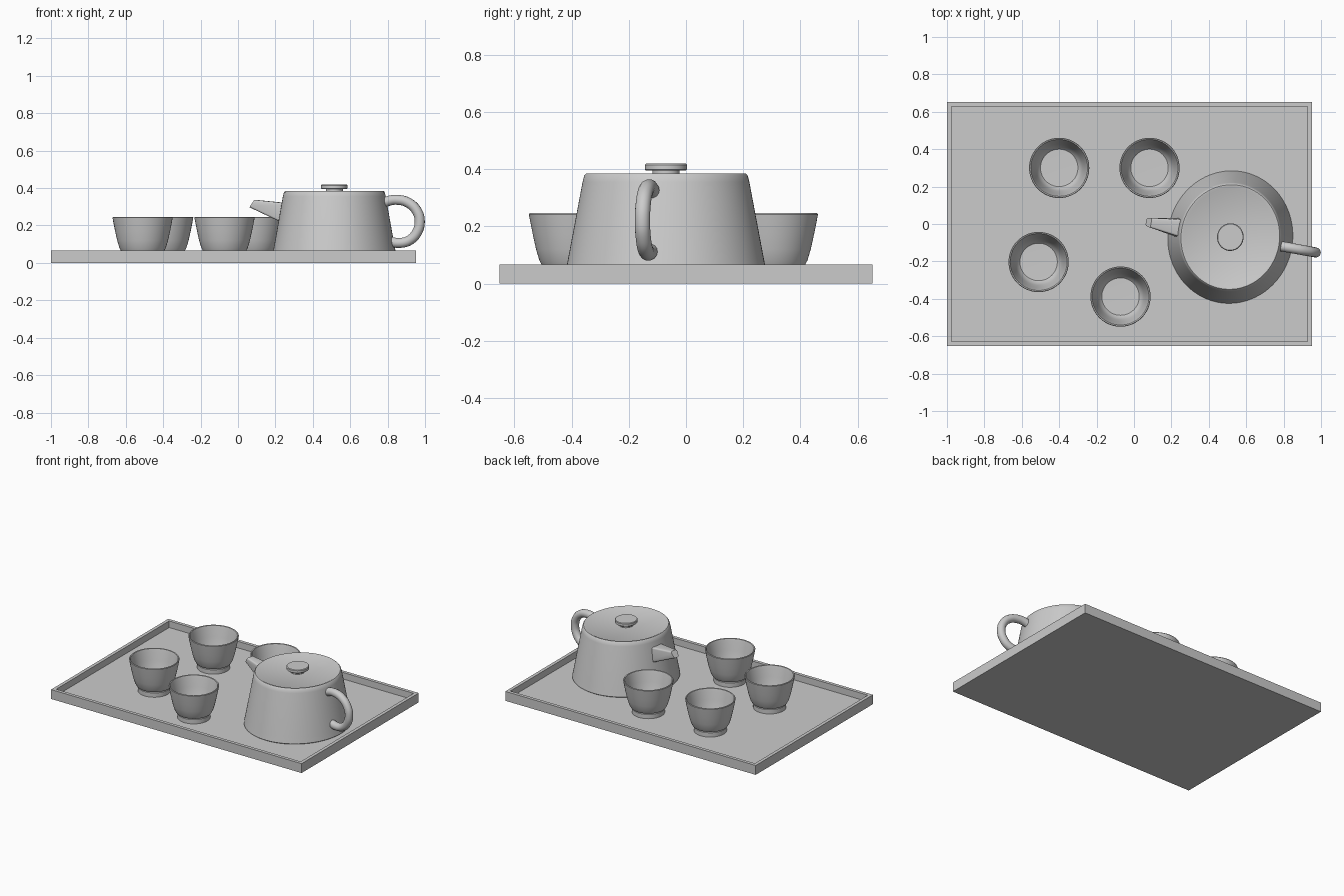
import bpy, bmesh, math
from mathutils import Matrix

if "Cube" in bpy.data.objects:
    bpy.data.objects.remove(bpy.data.objects["Cube"])

FLOOR = 0.02
POT = (0.515, -0.07, 0.0)
TURN = math.radians(-10.2)


def finish(name, bm, loc=(0, 0, 0), rot=0.0, smooth=True):
    bmesh.ops.recalc_face_normals(bm, faces=bm.faces[:])
    mesh = bpy.data.meshes.new(name)
    bm.to_mesh(mesh)
    bm.free()
    ob = bpy.data.objects.new(name, mesh)
    bpy.context.collection.objects.link(ob)
    ob.location = loc
    ob.rotation_euler.z = rot
    if smooth:
        shade(ob)
    return ob


def shade(ob):
    bpy.ops.object.select_all(action='DESELECT')
    ob.select_set(True)
    bpy.context.view_layer.objects.active = ob
    bpy.ops.object.shade_smooth_by_angle(angle=math.radians(35))


def lathe(name, profile, loc, rot=0.0, squash=1.0, steps=64):
    """Revolve an (r, z) profile around z; squash narrows it along local x."""
    bm = bmesh.new()
    verts = [bm.verts.new((r, 0, z)) for r, z in profile]
    edges = [bm.edges.new(p) for p in zip(verts, verts[1:])]
    bmesh.ops.spin(bm, geom=verts + edges, cent=(0, 0, 0), axis=(0, 0, 1),
                   angle=2 * math.pi, steps=steps)
    bmesh.ops.remove_doubles(bm, verts=bm.verts[:], dist=0.0002)
    bmesh.ops.scale(bm, vec=(squash, 1, 1), verts=bm.verts[:])
    return finish(name, bm, loc, rot)


# Tray: slab with a sunken floor and thin rim
bm = bmesh.new()
bmesh.ops.create_cube(bm, size=1, matrix=Matrix.Translation((-0.024, 0, 0.033))
                      @ Matrix.Diagonal((1.952, 1.304, 0.066, 1)))
top = max(bm.faces, key=lambda f: f.calc_center_median().z)
bmesh.ops.inset_region(bm, faces=[top], thickness=0.033)
sunk = bmesh.ops.extrude_discrete_faces(bm, faces=[top])['faces'][0]
bmesh.ops.translate(bm, vec=(0, 0, FLOOR - 0.066), verts=sunk.verts[:])
finish("tray", bm, smooth=False)

# Cups: footed, hollow
cup = [(0, 0.01), (0.085, 0.01), (0.09, 0), (0.105, 0), (0.105, 0.03), (0.1, 0.036),
       (0.113, 0.04), (0.124, 0.06), (0.136, 0.10), (0.147, 0.15), (0.157, 0.2),
       (0.161, 0.222), (0.158, 0.226), (0.152, 0.224), (0.147, 0.205), (0.136, 0.15),
       (0.124, 0.10), (0.112, 0.065), (0.1, 0.052), (0, 0.05)]
for i, (x, y) in enumerate([(-0.40, 0.30), (0.083, 0.30), (-0.51, -0.203), (-0.072, -0.388)]):
    lathe(f"cup_{i + 1}", cup, (x, y, FLOOR))

# Teapot body and lid knob
lathe("teapot_body", [(0, FLOOR), (0.345, FLOOR), (0.355, 0.027), (0.346, 0.07), (0.292, 0.355),
                      (0.286, 0.378), (0.28, 0.384), (0.272, 0.384), (0.262, 0.379),
                      (0, 0.376)], POT, TURN, 0.94, 96)
lathe("lid_knob", [(0, 0.37), (0.047, 0.37), (0.047, 0.395), (0.07, 0.395), (0.074, 0.399),
                   (0.074, 0.415), (0.07, 0.419), (0, 0.419)], POT, TURN, 0.96, 48)

# Spout: tapered four-sided beak, cut obliquely at the tip
bm = bmesh.new()
base = [bm.verts.new(p) for p in ((-0.21, -0.065, 0.185), (-0.21, 0.065, 0.185),
                                  (-0.24, 0.05, 0.318), (-0.24, -0.05, 0.318))]
tip = [bm.verts.new(p) for p in ((-0.458, -0.02, 0.297), (-0.458, 0.02, 0.297),
                                 (-0.43, 0.027, 0.337), (-0.43, -0.027, 0.337))]
for i in range(4):
    j = (i + 1) % 4
    bm.faces.new((base[i], base[j], tip[j], tip[i]))
bm.faces.new(base)
bm.faces.new(tip)
sides = [e for e in bm.edges if (e.verts[0] in base) != (e.verts[1] in base)]
bmesh.ops.bevel(bm, geom=sides, offset=0.01, segments=3, profile=0.5, affect='EDGES')
finish("spout", bm, POT, TURN)

# Handle: round tube along a C curve
curve = bpy.data.curves.new("handle", 'CURVE')
curve.dimensions = '3D'
curve.bevel_depth = 0.027
curve.bevel_resolution = 5
curve.use_fill_caps = True
path = [(0.25, 0.31), (0.29, 0.33), (0.345, 0.337), (0.405, 0.32), (0.45, 0.275), (0.464, 0.22),
        (0.45, 0.165), (0.41, 0.122), (0.36, 0.107), (0.29, 0.115)]
spline = curve.splines.new('BEZIER')
spline.bezier_points.add(len(path) - 1)
for p, (u, z) in zip(spline.bezier_points, path):
    p.co = (u, 0, z)
    p.handle_left_type = p.handle_right_type = 'AUTO'
spline.resolution_u = 6
handle = bpy.data.objects.new("handle", curve)
bpy.context.collection.objects.link(handle)
handle.location = POT
handle.rotation_euler.z = TURN
bpy.ops.object.select_all(action='DESELECT')
handle.select_set(True)
bpy.context.view_layer.objects.active = handle
bpy.ops.object.convert(target='MESH')
shade(bpy.context.view_layer.objects.active)
